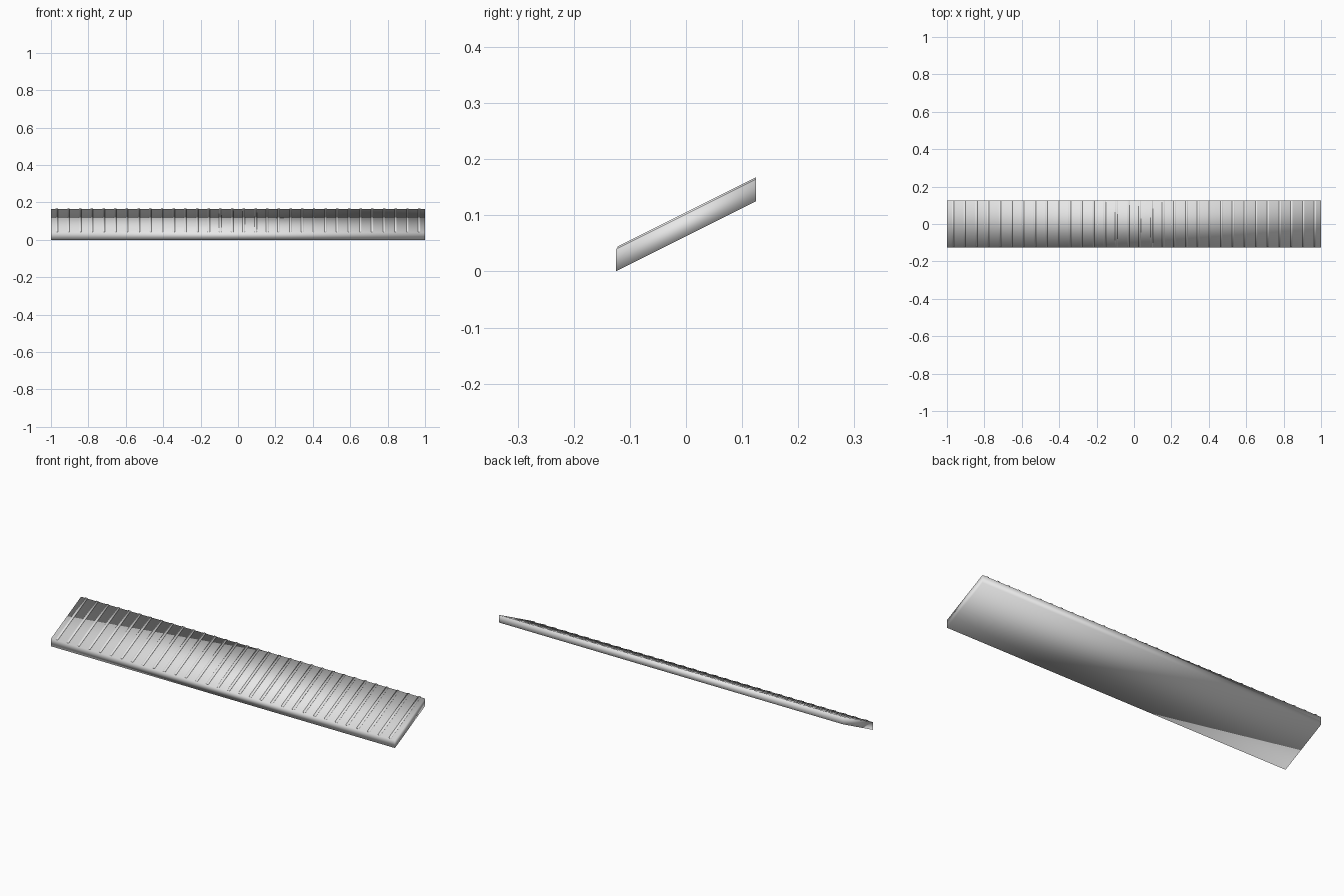
import bpy

cube = bpy.data.objects.get("Cube")
if cube:
    bpy.data.objects.remove(cube, do_unlink=True)

LENGTH, HALF_DEPTH, SLOPE = 2.0, 0.125, 0.5
RIB_COUNT, RIB_WIDTH, RIB_HEIGHT = 32, 0.013, 0.003
SLAB_THICKNESS = 0.04

grey = bpy.data.materials.new("light grey")
grey.use_nodes = True
colour = (0.8, 0.8, 0.8, 1)
grey.diffuse_color = colour
grey.node_tree.nodes["Principled BSDF"].inputs["Base Color"].default_value = colour


def sloped_bar(name, x, width, front, back, low, high):
    """Box sheared along the slope; low and high are heights above the underside."""
    bpy.ops.mesh.primitive_cube_add(size=1)
    bar = bpy.context.object
    bar.name = name
    for v in bar.data.vertices:
        y = front if v.co.y < 0 else back
        lift = low if v.co.z < 0 else high
        v.co = (x + v.co.x * width, y, (y + HALF_DEPTH) * SLOPE + lift)
    bar.data.materials.append(grey)
    bpy.ops.object.shade_smooth()
    return bar


# Main ramp board, softly shaded around its corners
sloped_bar("ramp_board", 0, LENGTH, -HALF_DEPTH, HALF_DEPTH, 0, SLAB_THICKNESS)

# Thin grip ribs running up the slope
pitch = LENGTH / RIB_COUNT
for i in range(RIB_COUNT):
    x = -LENGTH / 2 + pitch * (i + 0.5)
    sloped_bar(f"grip_rib_{i + 1}", x, RIB_WIDTH, -HALF_DEPTH + 0.003, HALF_DEPTH,
               SLAB_THICKNESS - RIB_HEIGHT, SLAB_THICKNESS + RIB_HEIGHT)
